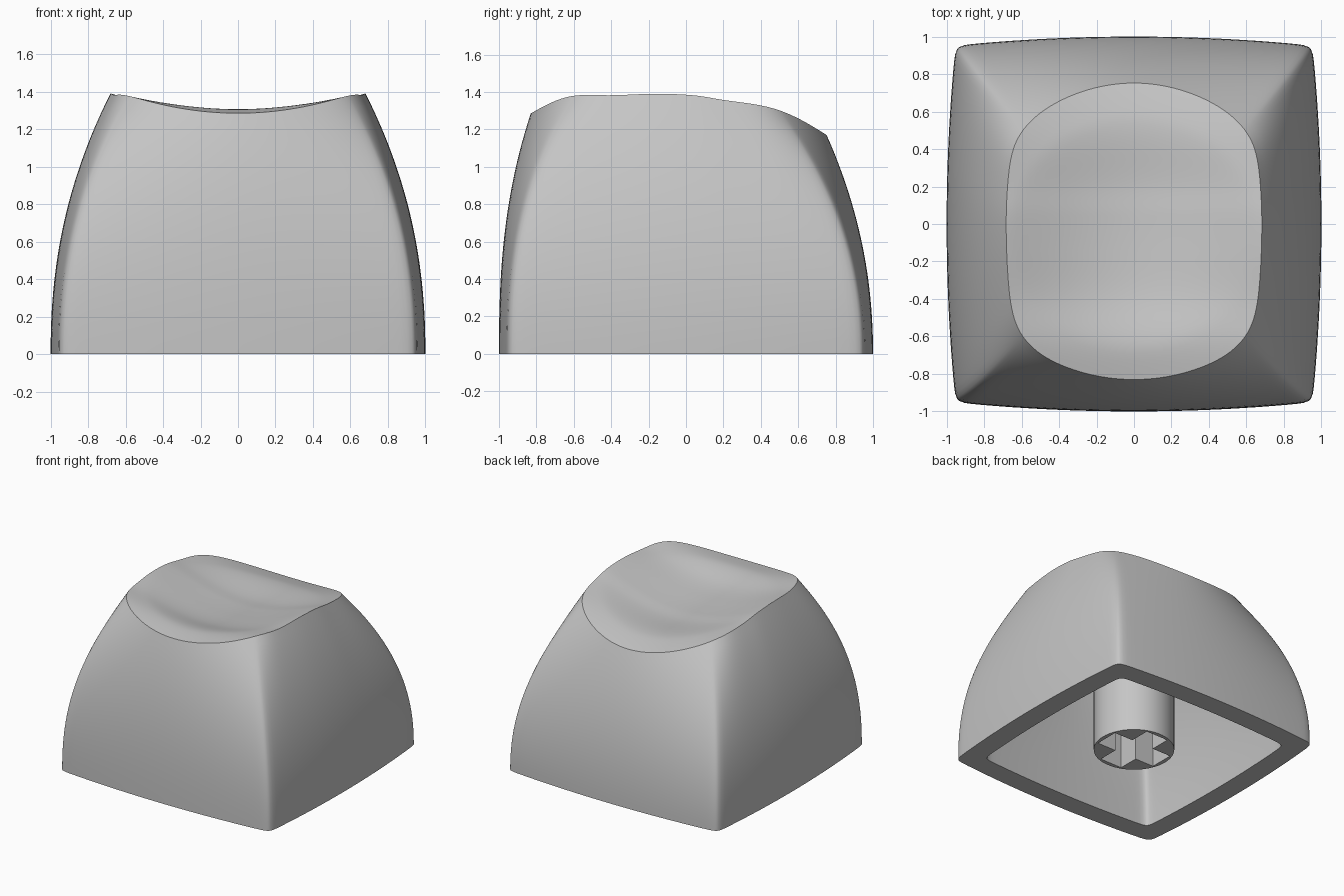
import bpy
import bmesh
from math import cos, sin, pi

if "Cube" in bpy.data.objects:
    bpy.data.objects.remove(bpy.data.objects["Cube"], do_unlink=True)

GREY = (0.56, 0.56, 0.56, 1.0)
mat = bpy.data.materials.new("plain grey plastic")
mat.use_nodes = True
mat.diffuse_color = GREY
mat.node_tree.nodes["Principled BSDF"].inputs["Base Color"].default_value = GREY

HALF = 20      # samples on each side of a corner
RINGS = 24

# Spine of the top before scooping, as (y, z) knots
SPINE = [(-1.0, 1.25), (-0.83, 1.285), (-0.63, 1.309), (-0.4, 1.295), (-0.15, 1.298),
         (0.05, 1.288), (0.2, 1.266), (0.5, 1.231), (0.75, 1.17), (1.0, 1.08)]


def dish(x, y):
    """Height of the top: smooth spine, a sideways rise and a soft finger scoop."""
    k = max(1, min(len(SPINE) - 3, sum(p[0] <= y for p in SPINE) - 1))
    (ya, za), (yb, zb), (yc, zc), (yd, zd) = SPINE[k - 1:k + 3]
    h = yc - yb
    t = (y - yb) / h
    m1 = (zc - za) / (yc - ya) * h
    m2 = (zd - zb) / (yd - yb) * h
    z = ((2 * t**3 - 3 * t**2 + 1) * zb + (t**3 - 2 * t**2 + t) * m1
         + (3 * t**2 - 2 * t**3) * zc + (t**3 - t**2) * m2)
    scoop = max(0, 1 - (x / 0.68)**2 - ((y + 0.05) / 0.63)**2)
    return z + 0.2 * x * x - 0.07 * scoop**1.5


def outline(n, side, back, front):
    """Bulged rounded rectangle; each side is (half size at middle, at corner)."""
    pts = []
    for corner in range(4):
        for i in range(-HALF, HALF):
            p = i / HALF
            a = pi / 4 + corner * pi / 2 + pi / 4 * abs(p)**1.5 * (1 if p > 0 else -1)
            r = (abs(cos(a))**n + abs(sin(a))**n) ** (-1 / n)
            u, v = r * cos(a), r * sin(a)
            mid, end = back if v > 0 else front
            x = u * (side[1] + (side[0] - side[1]) * (1 - v * v))
            y = v * (end + (mid - end) * (1 - u * u))
            pts.append((x, y))
    return pts


def shell_rings(base, top, drop):
    """Rings from the floor up the wall, then inward over the top."""
    rings = []
    for j in range(RINGS + 1):
        t = j / RINGS
        sx = t ** 2.2
        ring = []
        for (bx, by), (tx, ty) in zip(base, top):
            sy = t ** (2.1 if by > 0 else 2.5)
            ring.append((bx + (tx - bx) * sx, by + (ty - by) * sy, t * (dish(tx, ty) - drop)))
        rings.append(ring)
    for j in range(1, RINGS):
        f = 1 - j / RINGS
        rings.append([(x * f, y * f, dish(x * f, y * f) - drop) for x, y in top])
    return rings


def add_shell(bm, rings, centre_z):
    loops = [[bm.verts.new(p) for p in ring] for ring in rings]
    n = len(loops[0])
    for lo, hi in zip(loops, loops[1:]):
        for i in range(n):
            bm.faces.new((lo[i], lo[(i + 1) % n], hi[(i + 1) % n], hi[i]))
    tip = bm.verts.new((0, 0, centre_z))
    for i in range(n):
        bm.faces.new((loops[-1][i], loops[-1][(i + 1) % n], tip))
    return loops[0]


def finish(bm, name, angle):
    bmesh.ops.recalc_face_normals(bm, faces=bm.faces)
    mesh = bpy.data.meshes.new(name)
    bm.to_mesh(mesh)
    bm.free()
    mesh.materials.append(mat)
    ob = bpy.data.objects.new(name, mesh)
    bpy.context.collection.objects.link(ob)
    bpy.ops.object.select_all(action='DESELECT')
    ob.select_set(True)
    bpy.context.view_layer.objects.active = ob
    bpy.ops.object.shade_smooth_by_angle(angle=angle)


# Cap: outer wall and scooped top, hollow inside, joined by a flat bottom rim
DROP = 0.17
bm = bmesh.new()
outer = add_shell(bm, shell_rings(
    outline(44, (1.0, 0.952), (1.0, 0.952), (1.0, 0.952)),
    outline(8, (0.682, 0.635), (0.752, 0.512), (0.83, 0.628)), 0), dish(0, 0))
inner = add_shell(bm, shell_rings(
    outline(40, (0.83, 0.798), (0.83, 0.798), (0.83, 0.798)),
    outline(8, (0.58, 0.54), (0.63, 0.44), (0.7, 0.53)), DROP), dish(0, 0) - DROP)
for i in range(len(outer)):
    k = (i + 1) % len(outer)
    bm.faces.new((outer[i], outer[k], inner[k], inner[i]))
finish(bm, "keycap_shell", pi / 5)

# Stem: round post under the cap with a cross-shaped socket
STEM_R, STEM_Z, STEM_TOP, SOCKET_TOP = 0.303, 0.02, 1.12, 0.45
ARM, SLOT = 0.27, 0.1
bm = bmesh.new()
circle = [(STEM_R * cos(i * pi / 32), STEM_R * sin(i * pi / 32)) for i in range(64)]
cross = []
for c, s in ((1, 0), (0, 1), (-1, 0), (0, -1)):
    for x, y in ((ARM, -SLOT), (ARM, SLOT), (SLOT, SLOT)):
        cross.append((x * c - y * s, x * s + y * c))


def tube(pts, z0, z1):
    lo, hi = ([bm.verts.new((x, y, z)) for x, y in pts] for z in (z0, z1))
    n = len(pts)
    for i in range(n):
        bm.faces.new((lo[i], lo[(i + 1) % n], hi[(i + 1) % n], hi[i]))
    bm.faces.new(hi)
    return [bm.edges.get((lo[i], lo[(i + 1) % n])) for i in range(n)]


rim = tube(circle, STEM_Z, STEM_TOP) + tube(cross, STEM_Z, SOCKET_TOP)
bmesh.ops.triangle_fill(bm, use_beauty=True, edges=rim, normal=(0, 0, -1))
finish(bm, "stem", pi / 6)
